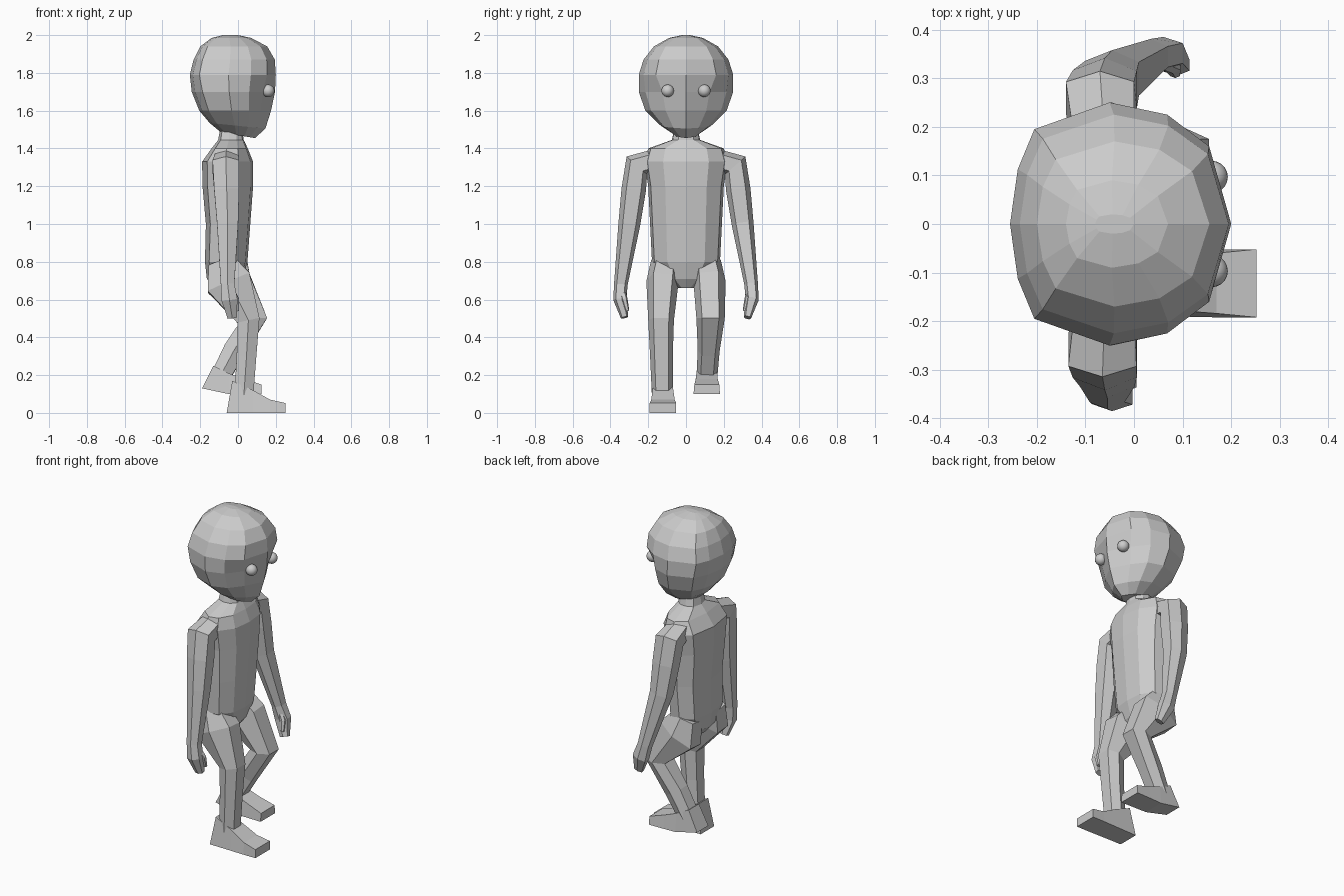
import bpy, bmesh, math
from mathutils import Vector


def loft(name, rings):
    """Flat-shaded skin through rings of equal point count, capped at both ends."""
    bm = bmesh.new()
    vs = [[bm.verts.new(p) for p in r] for r in rings]
    n = len(rings[0])
    for a, b in zip(vs, vs[1:]):
        for i in range(n):
            j = (i + 1) % n
            bm.faces.new((a[i], a[j], b[j], b[i]))
    bm.faces.new(vs[0][::-1])
    bm.faces.new(vs[-1])
    bmesh.ops.recalc_face_normals(bm, faces=bm.faces)
    me = bpy.data.meshes.new(name)
    bm.to_mesh(me)
    bm.free()
    ob = bpy.data.objects.new(name, me)
    bpy.context.collection.objects.link(ob)
    return ob


def section(z, xb, xf, hw, half, tilt=0.0):
    """Horizontal ring: half outline of (depth 0-1, width 0-1) mirrored over y = 0."""
    full = half + [(u, -v) for u, v in half[-2:0:-1]]
    return [(xb + (xf - xb) * u, hw * v, z + tilt * (u - 0.5)) for u, v in full]


def limb(name, pts):
    """Six-sided limb; each point is x, y, z, half depth, half width."""
    cs = [Vector(p[:3]) for p in pts]
    rings = []
    for i, c in enumerate(cs):
        t = Vector((0, 0, 0))
        if i > 0:
            t += (c - cs[i - 1]).normalized()
        if i < len(cs) - 1:
            t += (cs[i + 1] - c).normalized()
        t.normalize()
        a = Vector((1, 0, 0))
        a = (a - t * a.dot(t)).normalized()
        b = t.cross(a)
        hd, hw = pts[i][3:]
        ring = []
        for k in range(6):
            w = math.radians(60 * k + 30)
            ring.append(c + a * (hd * math.cos(w) / 0.866) + b * (hw * math.sin(w)
                        * (1.0 if k in (1, 4) else 1.2)))
        rings.append(ring)
    return loft(name, rings)


def foot(name, y, rows):
    """Foot from cross-sections: x, sole z, top z, sole half width, top half width."""
    loft(name, [[(x, y - w, z0), (x, y + w, z0), (x + dx, y + v, z1), (x + dx, y - v, z1)]
                for x, z0, z1, w, v, dx in rows])


# Head: egg-like with a ridge down the middle of the face
skull = [(1, 0), (0.9, 0.64), (0.71, 0.9), (0.45, 1), (0.11, 0.78), (0.035, 0.45), (0, 0)]
face = [(1, 0), (0.85, 0.5), (0.69, 0.86), (0.45, 1), (0.13, 0.78), (0.04, 0.45), (0, 0)]
head_rows = [
    (1.47, -0.09, 0.09, 0.06, face, -0.03),
    (1.52, -0.15, 0.145, 0.135, face, -0.03),
    (1.60, -0.205, 0.175, 0.215, face, 0),
    (1.70, -0.245, 0.196, 0.25, face, 0),
    (1.79, -0.255, 0.2, 0.25, skull, 0),
    (1.87, -0.235, 0.195, 0.225, skull, 0),
    (1.94, -0.2, 0.155, 0.17, skull, 0),
    (1.985, -0.14, 0.07, 0.09, skull, 0),
    (2.0, -0.08, 0.0, 0.02, skull, 0)]
loft("head", [section(z, xb, xf, w, h, t) for z, xb, xf, w, h, t in head_rows])

# Eyes
for side, y in (("left", 0.097), ("right", -0.097)):
    bpy.ops.mesh.primitive_uv_sphere_add(segments=20, ring_count=12, radius=0.033,
                                         location=(0.16, y, 1.705))
    bpy.context.object.name = side + "_eye"
    bpy.ops.object.shade_smooth()

# Torso and neck
trunk = [(1, 0), (0.95, 0.55), (0.72, 0.93), (0.42, 1), (0.1, 0.75), (0, 0)]
torso_rows = [
    (0.66, -0.12, -0.01, 0.04), (0.71, -0.165, 0.025, 0.11), (0.80, -0.175, 0.05, 0.18),
    (1.00, -0.17, 0.065, 0.19), (1.20, -0.188, 0.08, 0.2), (1.33, -0.19, 0.08, 0.22),
    (1.40, -0.14, 0.052, 0.2), (1.445, -0.105, 0.03, 0.075), (1.53, -0.09, 0.02, 0.055)]
loft("torso", [section(z, xb, xf, w, trunk) for z, xb, xf, w in torso_rows])

# Arms: the left one swings forward
arm_rows = [(0.15, 1.34, 0.06, 0.06), (0.26, 1.31, 0.07, 0.072), (0.277, 1.18, 0.066, 0.065),
            (0.3, 1.0, 0.056, 0.058), (0.345, 0.68, 0.036, 0.036), (0.35, 0.6, 0.042, 0.035),
            (0.325, 0.505, 0.025, 0.02)]
for side, s, xs in (("right", -1, (-0.06, -0.065, -0.06, -0.055, -0.055, -0.045, -0.03)),
                    ("left", 1, (-0.06, -0.07, -0.06, -0.045, 0.035, 0.06, 0.09))):
    limb(side + "_arm", [(x, s * y, z, d, w) for x, (y, z, d, w) in zip(xs, arm_rows)])
    x = xs[4]
    limb(side + "_thumb", [(x + 0.01, s * 0.34, 0.66, 0.018, 0.018),
                           (x + 0.045, s * 0.325, 0.6, 0.016, 0.016),
                           (x + 0.05, s * 0.31, 0.54, 0.01, 0.01)])

# Legs: right one planted, left one stepping with the foot raised
limb("right_leg", [(-0.09, -0.11, 0.8, 0.07, 0.075), (-0.05, -0.125, 0.69, 0.12, 0.085),
                   (0.055, -0.132, 0.49, 0.06, 0.068), (0.045, -0.13, 0.3, 0.052, 0.06),
                   (0.03, -0.125, 0.08, 0.05, 0.055)])
limb("left_leg", [(-0.09, 0.11, 0.8, 0.07, 0.075), (-0.05, 0.125, 0.69, 0.12, 0.085),
                  (0.088, 0.13, 0.5, 0.066, 0.075), (-0.02, 0.12, 0.33, 0.058, 0.058),
                  (-0.1, 0.11, 0.18, 0.05, 0.055)])
foot("right_foot", -0.122, [(-0.06, 0, 0.17, 0.065, 0.05, 0.03), (0.08, 0, 0.12, 0.068, 0.055, 0),
                            (0.17, 0, 0.07, 0.07, 0.062, 0), (0.252, 0, 0.052, 0.07, 0.07, 0)])
foot("left_foot", 0.11, [(-0.19, 0.13, 0.25, 0.055, 0.05, 0.06), (-0.05, 0.1, 0.21, 0.065, 0.055, 0),
                         (0.03, 0.1, 0.18, 0.068, 0.058, 0), (0.125, 0.1, 0.15, 0.07, 0.066, 0)])
